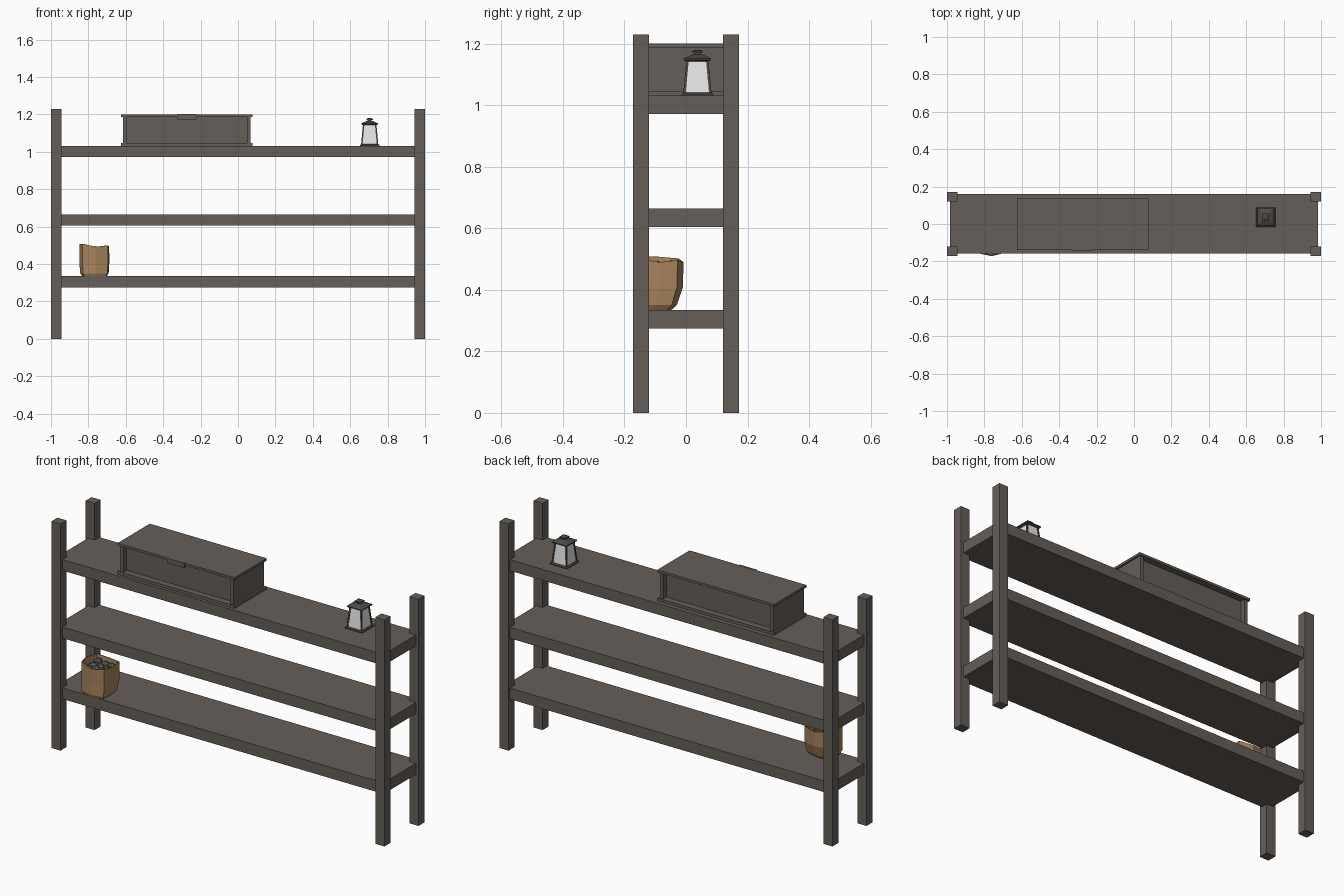
import bpy, bmesh, math, random
from mathutils import Vector

if "Cube" in bpy.data.objects:
    bpy.data.objects.remove(bpy.data.objects["Cube"])

random.seed(4)


def material(name, rgb):
    m = bpy.data.materials.new(name)
    m.diffuse_color = (*rgb, 1)
    m.use_nodes = True
    m.node_tree.nodes["Principled BSDF"].inputs["Base Color"].default_value = m.diffuse_color
    return m


WOOD = material("grey brown wood", (0.130, 0.113, 0.098))
METAL = material("dark metal", (0.075, 0.068, 0.060))
GLASS = material("pale glass", (0.80, 0.80, 0.80))
PAPER = material("tan paper", (0.38, 0.225, 0.105))
COAL = material("grey coal", (0.10, 0.10, 0.10))


def finish(name, bm, mat):
    bmesh.ops.recalc_face_normals(bm, faces=bm.faces)
    me = bpy.data.meshes.new(name)
    bm.to_mesh(me)
    bm.free()
    me.materials.append(mat)
    ob = bpy.data.objects.new(name, me)
    bpy.context.collection.objects.link(ob)
    return ob


def loft(name, rings, mat, cap_start=True, cap_end=True):
    """Skin a list of equal-length point rings."""
    bm = bmesh.new()
    vs = [[bm.verts.new(p) for p in r] for r in rings]
    n = len(vs[0])
    for a, b in zip(vs, vs[1:]):
        for i in range(n):
            j = (i + 1) % n
            bm.faces.new((a[i], a[j], b[j], b[i]))
    if cap_start:
        bm.faces.new(vs[0])
    if cap_end:
        bm.faces.new(vs[-1])
    return finish(name, bm, mat)


def rect(x0, x1, y0, y1, z):
    return [(x0, y0, z), (x1, y0, z), (x1, y1, z), (x0, y1, z)]


def box(name, x, y, z, mat):
    return loft(name, [rect(*x, *y, z[0]), rect(*x, *y, z[1])], mat)


def square_tower(name, cx, cy, profile, mat):
    """Stack of square sections given as (half width, height)."""
    return loft(name, [rect(cx - h, cx + h, cy - h, cy + h, z) for h, z in profile], mat)


# Rack: four posts and three shelves
for sx in (-1, 1):
    for sy in (-1, 1):
        box("corner_post", sorted((sx * 0.945, sx)), sorted((sy * 0.12, sy * 0.172)),
            (0, 1.23), WOOD)
for z in (0.275, 0.605, 0.972):
    box("shelf_board", (-0.984, 0.984), (-0.157, 0.160), (z, z + 0.06), WOOD)

# Chest: lid, base, end panels and recessed front and back panels
box("chest_lid", (-0.625, 0.077), (-0.140, 0.136), (1.187, 1.20), WOOD)
box("chest_base", (-0.625, 0.077), (-0.140, 0.136), (1.032, 1.047), WOOD)
box("chest_left_end", (-0.615, -0.595), (-0.133, 0.129), (1.047, 1.187), WOOD)
box("chest_right_end", (0.047, 0.067), (-0.133, 0.129), (1.047, 1.187), WOOD)
box("chest_body", (-0.595, 0.047), (-0.105, 0.101), (1.047, 1.187), WOOD)
box("chest_latch", (-0.325, -0.222), (-0.145, -0.133), (1.174, 1.201), WOOD)

# Lantern: glass, base, roof, cap and slanted corner bars
LX, LY = 0.704, 0.037
square_tower("lantern_base", LX, LY, [(0.052, 1.032), (0.052, 1.036), (0.046, 1.041)], METAL)
square_tower("lantern_glass", LX, LY, [(0.043, 1.040), (0.032, 1.146)], GLASS)
square_tower("lantern_roof", LX, LY, [(0.036, 1.143), (0.045, 1.147), (0.045, 1.152),
                                      (0.019, 1.164), (0.011, 1.165), (0.011, 1.172)], METAL)
square_tower("lantern_cap", LX, LY, [(0.018, 1.171), (0.018, 1.176), (0.008, 1.180)], METAL)
for sx in (-1, 1):
    for sy in (-1, 1):
        rings = []
        for h, z in ((0.042, 1.038), (0.032, 1.146)):
            x, y = LX + sx * h, LY + sy * h
            rings.append(rect(x - 0.004, x + 0.004, y - 0.004, y + 0.004, z))
        loft("lantern_corner_bar", rings, METAL)

# Paper bag: crumpled eight-sided rings, open at the top
BX, BY = -0.765, -0.090
OUTLINE = [(-0.80, -0.82), (0.05, -1.0), (0.84, -0.80), (0.93, 0.05),
           (0.90, 0.76), (0.02, 1.0), (-0.82, 0.80), (-1.0, -0.05)]
TOP_WAVE = [0.012, -0.004, 0.004, -0.006, 0.0, -0.006, 0.006, 0.012]


def bag_ring(sx, sy, z, dy=0, wave=0):
    return [(BX + px * sx, BY + dy + py * sy, z + wave * w)
            for (px, py), w in zip(OUTLINE, TOP_WAVE)]


loft("paper_bag", [bag_ring(0.068, 0.058, 0.335, -0.015),
                   bag_ring(0.079, 0.070, 0.350, -0.010),
                   bag_ring(0.083, 0.080, 0.410, 0.0),
                   bag_ring(0.082, 0.082, 0.496, 0.0, 1),
                   bag_ring(0.077, 0.077, 0.496, 0.0, 1),
                   bag_ring(0.076, 0.075, 0.465)], PAPER, cap_end=True)

# Coal lumps filling the bag
bm = bmesh.new()
for ix in range(3):
    for iy in range(3):
        new = bmesh.ops.create_icosphere(bm, subdivisions=1, radius=0.026)["verts"]
        c = Vector((BX + (ix - 1) * 0.041, BY + (iy - 1) * 0.041,
                    0.466 + random.uniform(-0.004, 0.008)))
        for v in new:
            v.co = v.co * random.uniform(0.8, 1.1) + c
finish("coal_lumps", bm, COAL)
